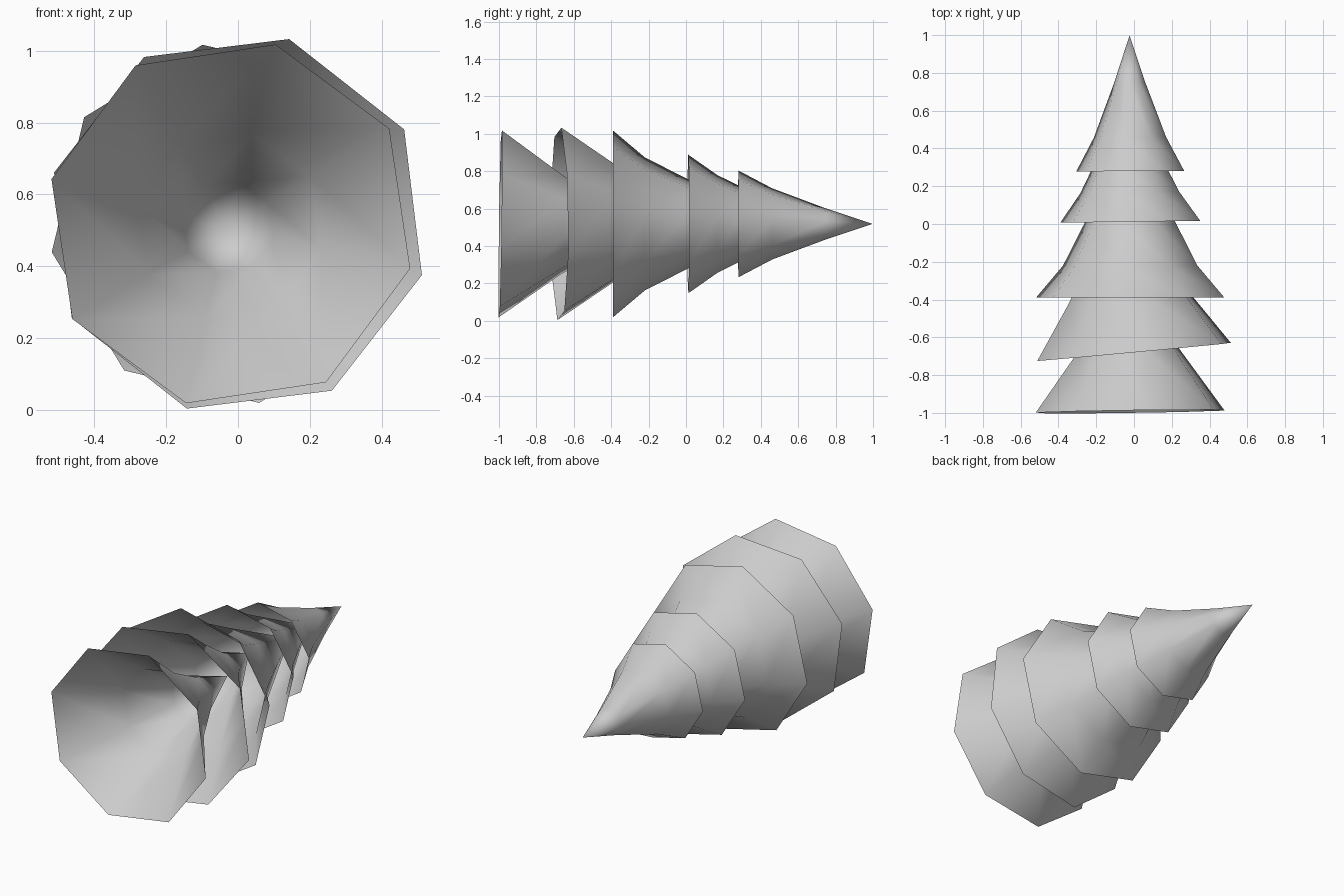
import bpy, bmesh
from math import radians, cos, sin
from mathutils import Matrix, Vector

if "Cube" in bpy.data.objects:
    bpy.data.objects.remove(bpy.data.objects["Cube"])

SIDES = 8
AXIS = Vector((-0.02, 0, 0.518))


def tier(name, y, phase, profile, tilt_z=0, tilt_x=0, dx=0):
    """Open flared octagonal cone: profile = (distance above rim, radius); last point is the tip."""
    bm = bmesh.new()
    rings = []
    for h, r in profile[:-1]:
        ring = []
        for i in range(SIDES):
            a = radians(phase + 360 / SIDES * i)
            ring.append(bm.verts.new((r * cos(a), h, r * sin(a))))
        rings.append(ring)
    tip = bm.verts.new((0, profile[-1][0], 0))
    for i in range(SIDES):
        j = (i + 1) % SIDES
        for low, high in zip(rings, rings[1:]):
            bm.faces.new((low[i], high[i], high[j], low[j]))
        bm.faces.new((rings[-1][i], tip, rings[-1][j]))
    rot = Matrix.Rotation(radians(tilt_z), 4, 'Z') @ Matrix.Rotation(radians(tilt_x), 4, 'X')
    bm.transform(Matrix.Translation(AXIS + Vector((dx, y, 0))) @ rot)
    bmesh.ops.recalc_face_normals(bm, faces=bm.faces)
    if sum(f.normal.dot(f.calc_center_median() - AXIS - Vector((0, f.calc_center_median().y, 0)))
           for f in bm.faces) < 0:
        bmesh.ops.reverse_faces(bm, faces=bm.faces)
    for f in bm.faces:
        f.smooth = True
    mesh = bpy.data.meshes.new(name)
    bm.to_mesh(mesh)
    bm.free()
    obj = bpy.data.objects.new(name, mesh)
    bpy.context.collection.objects.link(obj)


# Branch tiers, from the widest at the base to the pointed crown
tier("branch_tier_1", -0.993, 31, [(0, 0.515), (0.34, 0.265), (0.6, 0.13), (0.94, 0)], 0.8, -0.8)
tier("branch_tier_2", -0.677, 29.5, [(0, 0.534), (0.29, 0.33), (0.57, 0.15), (0.9, 0)], 5.3, 0.3, 0.02)
tier("branch_tier_3", -0.39, 9, [(0, 0.505), (0.17, 0.36), (0.39, 0.247), (0.9, 0)])
tier("branch_tier_4", 0.012, 9, [(0, 0.375), (0.155, 0.265), (0.27, 0.207), (0.68, 0)], 0.8)
tier("crown_tier", 0.28, 9, [(0, 0.289), (0.18, 0.193), (0.47, 0.083), (0.718, 0)], 0.3)
